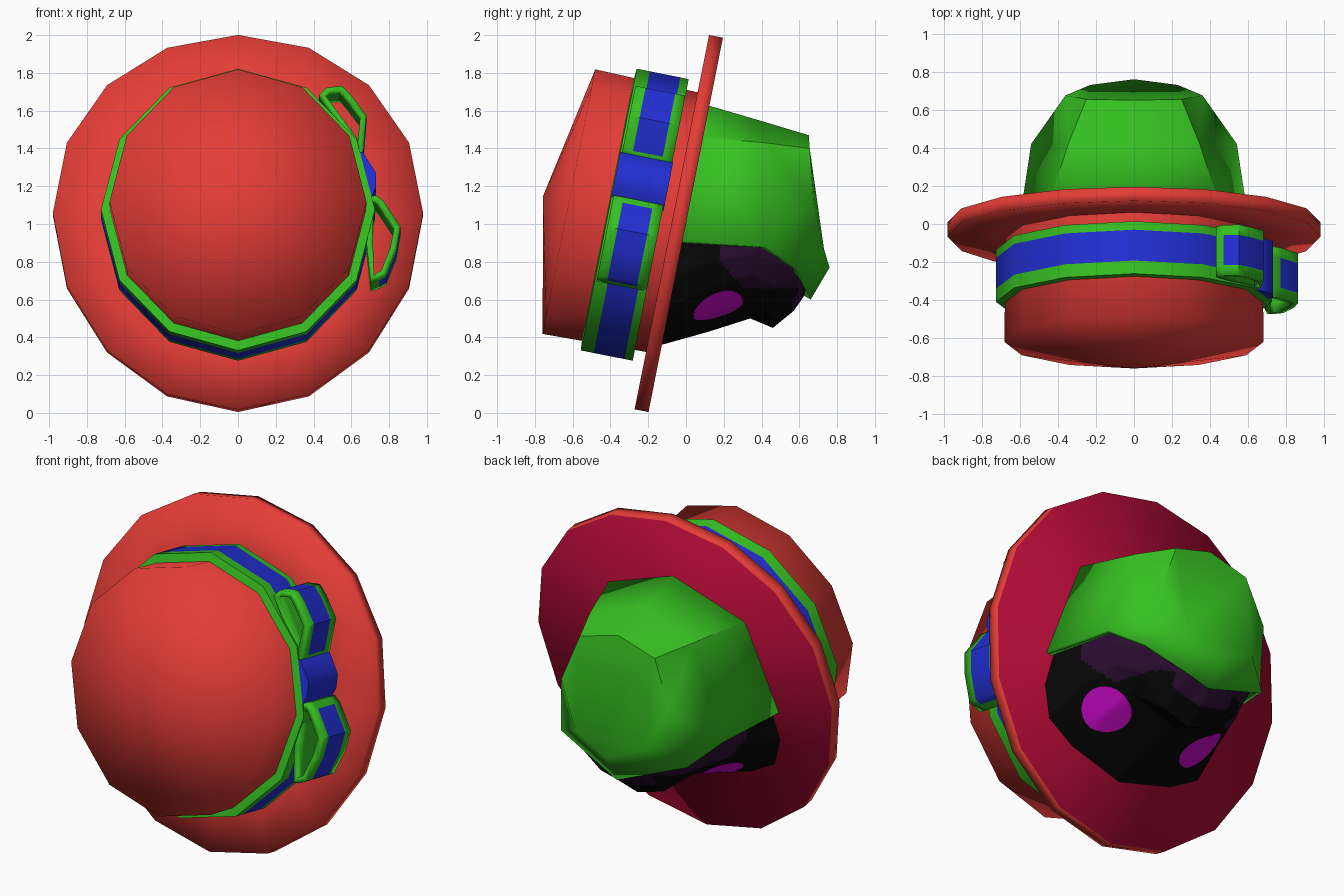
import bpy, bmesh, math
from mathutils import Vector
from mathutils.bvhtree import BVHTree

if "Cube" in bpy.data.objects:
    bpy.data.objects.remove(bpy.data.objects["Cube"])

def mat(name, rgb):
    m = bpy.data.materials.new(name)
    m.diffuse_color = (*rgb, 1)
    m.use_nodes = True
    m.node_tree.nodes["Principled BSDF"].inputs["Base Color"].default_value = m.diffuse_color
    return m

RED = mat("hat red", (.78, .046, .038))
CRIMSON = mat("brim lining crimson", (.42, .003, .035))
GREEN = mat("cloth green", (.038, .54, .016))
BLUE = mat("ribbon blue", (.016, .028, .66))
BLACK = mat("face black", (.002, .002, .002))
PURPLE = mat("face dark purple", (.024, .004, .03))
MAGENTA = mat("eye magenta", (.62, .003, .62))

# Tilted hat frame: x sideways, s along the brim, t along the crown
ORIGIN = Vector((0, -.075, 1.01))
UP = Vector((0, .195, .981))
AXIS = Vector((0, -.981, .195))

def hat(x, s, t):
    return ORIGIN + Vector((x, 0, 0)) + UP * s + AXIS * t

def build(name, bm, mats, angle=40):
    bmesh.ops.remove_doubles(bm, verts=bm.verts, dist=1e-5)
    bmesh.ops.recalc_face_normals(bm, faces=bm.faces)
    me = bpy.data.meshes.new(name)
    bm.to_mesh(me)
    bm.free()
    for m in mats:
        me.materials.append(m)
    me.shade_smooth()
    me.set_sharp_from_angle(angle=math.radians(angle))
    ob = bpy.data.objects.new(name, me)
    bpy.context.collection.objects.link(ob)
    return ob

def loft(bm, rows, mats=None, closed=True):
    """Skin rows of points; mats gives one material index per strip."""
    vs = [[bm.verts.new(p) for p in r] for r in rows]
    for i in range(len(vs) - 1):
        n = len(vs[i])
        for j in range(n if closed else n - 1):
            k = (j + 1) % n
            f = bm.faces.new((vs[i][j], vs[i][k], vs[i+1][k], vs[i+1][j]))
            f.material_index = mats[i] if mats else 0
    return vs

def ring(n, rx, rs, t, bulge=0):
    pts = []
    for i in range(n):
        a = 2 * math.pi * i / n
        pts.append(hat(rx * math.sin(a), rs * math.cos(a) + bulge * math.sin(a)**2, t))
    return pts

# Brim: sixteen-sided disc, red outside and crimson underneath
bm = bmesh.new()
v = loft(bm, [ring(16, .68, .70, 0), ring(16, .98, 1.01, 0, .05), ring(16, .98, 1.01, -.075, .05)])
bm.faces.new(v[0])
bm.faces.new(v[2]).material_index = 1
build("hat_brim", bm, [RED, CRIMSON], 100)

# Crown: twelve-sided drum with a low dome
bm = bmesh.new()
v = loft(bm, [ring(12, .675, .70, -.02), ring(12, .68, .714, .555)])
tip = bm.verts.new(hat(0, 0, .696))
for i in range(12):
    bm.faces.new((v[1][i], v[1][(i + 1) % 12], tip))
build("hat_crown", bm, [RED], 100)

# Hat band: blue ribbon with green borders
bm = bmesh.new()
rows = [ring(12, .66, .69, .06)]
rows += [ring(12, .725, .76, t) for t in (.06, .105, .27, .34)]
rows += [ring(12, .67, .705, .345)]
loft(bm, rows, [1, 1, 0, 1, 1])
build("hat_band", bm, [BLUE, GREEN], 60)

# Bow: folded ribbon loops and a knot, outlines given as (x, s)
def ribbon(name, outline, ts, strip_mats, green_segments=()):
    bm = bmesh.new()
    loft(bm, [[hat(x, s, t) for x, s in outline] for t in ts], strip_mats)
    bm.faces.index_update()
    n = len(outline)
    for f in list(bm.faces):
        if f.index % n in green_segments:
            f.material_index = 1
    ob = build(name, bm, [BLUE, GREEN])
    sol = ob.modifiers.new("thickness", 'SOLIDIFY')
    sol.thickness, sol.offset = .035, -1
    sol.material_offset = sol.material_offset_rim = 1

TS = (.06, .115, .275, .33)
ribbon("bow_upper_loop", [(.43, .62), (.47, .66), (.55, .67), (.60, .62), (.68, .51),
       (.665, .33), (.65, .28), (.60, .37)], TS, [1, 0, 1], (0, 5, 6, 7))
ribbon("bow_lower_loop", [(.69, .07), (.73, .08), (.77, .05), (.86, -.09), (.84, -.21),
       (.785, -.35), (.75, -.37), (.70, -.385), (.68, -.18)], TS, [1, 0, 1], (0, 1, 6, 7, 8))

bm = bmesh.new()
knot = [(.61, .31), (.66, .31), (.73, .20), (.73, .12), (.70, .05), (.66, .06)]
v = loft(bm, [[hat(x, s, t) for x, s in knot] for t in (.055, .34)])
for end in v:
    bm.faces.new(end)
build("bow_knot", bm, [BLUE], 60)

# Hood: one half of the cowl, mirrored, with a closed flat end
bm = bmesh.new()
A = [(0, .11, 1.63), (.46, .07, 1.46), (.61, -.04, .91)]
B = [(0, .40, 1.545), (.345, .42, 1.43), (.54, .42, .88)]
C = [(0, .65, 1.47), (.25, .655, 1.40), (.36, .675, 1.12), (.23, .73, .87), (0, .76, .77)]
L = [(.42, .59, .76), (0, .66, .60)]
quads = [(A[0], A[1], B[1], B[0]), (A[1], A[2], B[2], B[1]), (B[0], B[1], C[1], C[0]),
         (B[1], B[2], C[2], C[1]), (B[2], L[0], C[3], C[2]), (L[0], L[1], C[4], C[3])]
for side in (1, -1):
    for q in quads:
        bm.faces.new([bm.verts.new((side * x, y, z)) for x, y, z in q])
bm.faces.new([bm.verts.new(p) for p in C + [(-x, y, z) for x, y, z in C[3:0:-1]]])
hood = build("hood", bm, [GREEN], 50)
sol = hood.modifiers.new("thickness", 'SOLIDIFY')
sol.thickness, sol.offset = .035, -1

# Head: lofted half sections (x, y, z), mirrored; purple near the hood
half = [
    [(0, -.13, .36), (.35, -.11, .45), (.53, -.09, .55), (.59, -.06, .72), (.55, -.02, .97)],
    [(0, .12, .43), (.33, .13, .54), (.49, .13, .66), (.54, .14, .80), (.53, .15, .98)],
    [(0, .34, .50), (.30, .35, .60), (.44, .35, .73), (.48, .36, .84), (.47, .38, .98)],
    [(0, .46, .45), (.17, .46, .50), (.35, .47, .67), (.42, .47, .80), (.42, .48, .95)],
    [(0, .57, .54), (.17, .57, .58), (.30, .57, .68), (.36, .57, .77), (.36, .57, .92)],
    [(0, .64, .64), (.12, .64, .66), (.20, .64, .72), (.25, .64, .80), (.25, .64, .90)],
]
rows = [[(-x, y, z) for x, y, z in r[:0:-1]] + r for r in half]
bm = bmesh.new()
loft(bm, rows, closed=False)
bmesh.ops.subdivide_edges(bm, edges=bm.edges, cuts=11, use_grid_fill=True)
for f in bm.faces:
    c = f.calc_center_median()
    if (c.y > .18 and c.z > .66 + max(0, .3 - c.y) * 1.2) or (abs(c.x) < .2 and c.y > .56):
        f.material_index = 1
bm.normal_update()
tree = BVHTree.FromBMesh(bm)
build("head", bm, [BLACK, PURPLE], 60)

# Eyes: thin discs laid onto the head surface
for side, name in ((1, "right_eye"), (-1, "left_eye")):
    n = Vector((side * .45, .25, -.86)).normalized()
    centre = Vector((side * .33, .165, .57))
    e1 = n.cross(Vector((1, 0, 0))).normalized()
    e2 = n.cross(e1)
    bm = bmesh.new()
    rows = []
    for r in (.001, .045, .09, .14):
        row = []
        for i in range(24):
            a = math.tau * i / 24
            p = centre + (e1 * math.cos(a) + e2 * math.sin(a)) * r
            hit = tree.ray_cast(p + n, -n)[0]
            row.append((hit if hit else p) + n * .007)
        rows.append(row)
    bm.faces.new(loft(bm, rows)[0])
    build(name, bm, [MAGENTA], 60)
